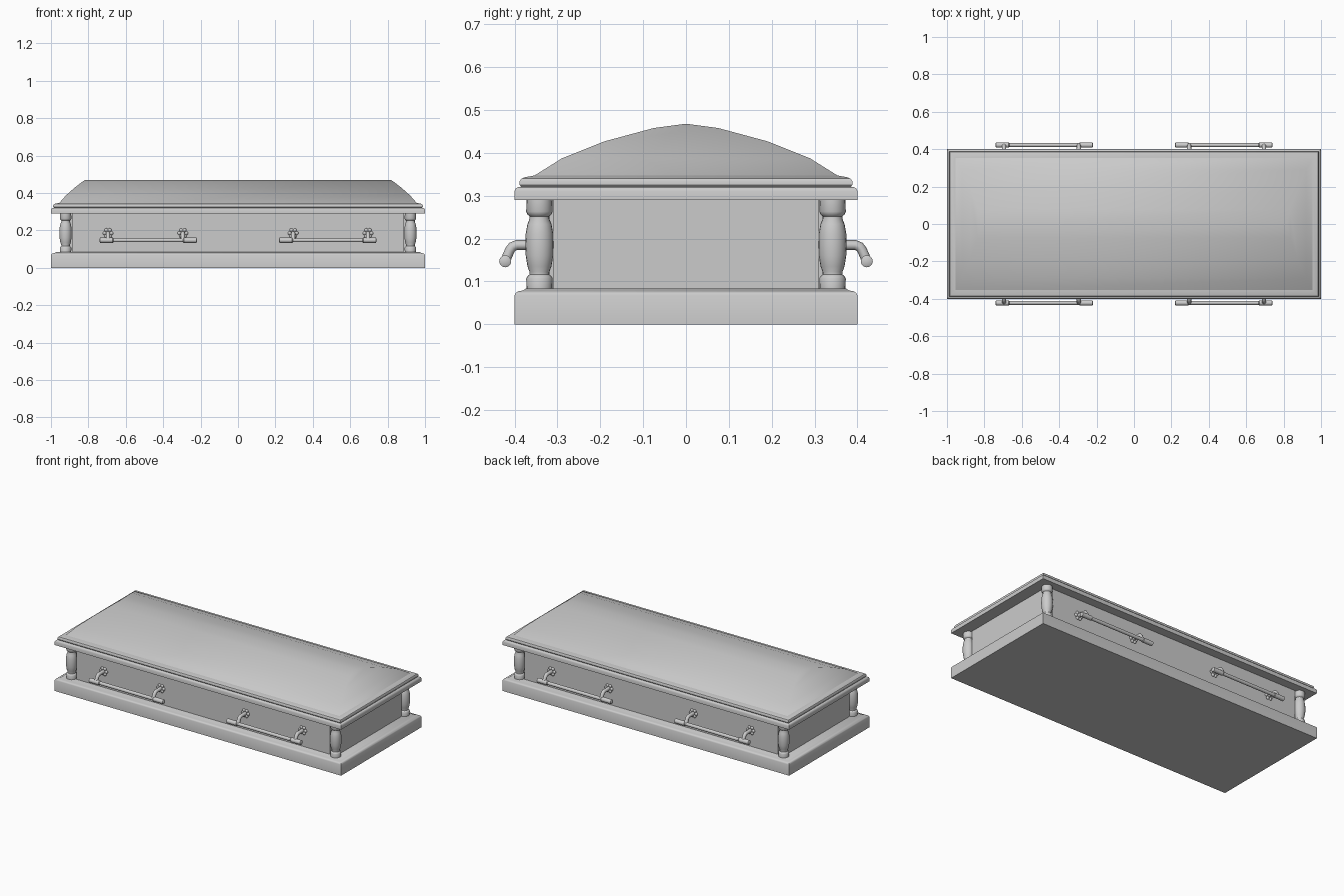
import bpy, bmesh, math
from mathutils import Matrix

cube = bpy.data.objects.get("Cube")
if cube:
    bpy.data.objects.remove(cube)

grey = bpy.data.materials.new("plain_grey")
grey.use_nodes = True
grey.diffuse_color = (0.6, 0.6, 0.6, 1)
grey.node_tree.nodes["Principled BSDF"].inputs["Base Color"].default_value = (0.6, 0.6, 0.6, 1)


def finish(name, bm, angle=35):
    bmesh.ops.remove_doubles(bm, verts=bm.verts, dist=0.0001)
    bmesh.ops.recalc_face_normals(bm, faces=bm.faces)
    mesh = bpy.data.meshes.new(name)
    bm.to_mesh(mesh)
    bm.free()
    mesh.materials.append(grey)
    obj = bpy.data.objects.new(name, mesh)
    bpy.context.collection.objects.link(obj)
    bpy.ops.object.select_all(action='DESELECT')
    obj.select_set(True)
    bpy.context.view_layer.objects.active = obj
    bpy.ops.object.shade_smooth_by_angle(angle=math.radians(angle))
    return obj


def skin(bm, loops, caps=True):
    """Bridge equal-length closed loops, optionally closing both ends."""
    n = len(loops[0])
    for a, b in zip(loops, loops[1:]):
        for i in range(n):
            j = (i + 1) % n
            bm.faces.new((a[i], a[j], b[j], b[i]))
    if caps:
        bm.faces.new(loops[0])
        bm.faces.new(loops[-1])


def slab(name, rings, caps=True, angle=35):
    """Stack of rectangles given as half width, half depth, height."""
    bm = bmesh.new()
    corners = ((-1, -1), (1, -1), (1, 1), (-1, 1))
    skin(bm, [[bm.verts.new((sx * hx, sy * hy, z)) for sx, sy in corners]
              for hx, hy, z in rings], caps)
    return finish(name, bm, angle)


def moulding(name, profile):
    """Rectangular slab whose edge profile is given as inset, height."""
    return slab(name, [(1 - d, 0.4 - d, z) for d, z in profile])


def lathe(name, profile, matrix, sides=20):
    """Turned part from radius, height points."""
    bm = bmesh.new()
    skin(bm, [[bm.verts.new((r * math.cos(math.tau * i / sides),
                             r * math.sin(math.tau * i / sides), z))
               for i in range(sides)] for r, z in profile])
    bm.transform(matrix)
    return finish(name, bm)


# Plinth, upper ledge and lid rim
moulding("base_plinth", [(0, 0), (0, 0.068), (0.003, 0.073), (0.009, 0.077),
                         (0.02, 0.079), (0.026, 0.083)])
moulding("upper_ledge", [(0, 0.29), (0, 0.311), (0.003, 0.317), (0.008, 0.32)])
moulding("lid_rim", [(0.016, 0.32), (0.012, 0.325), (0.012, 0.334), (0.016, 0.34),
                     (0.024, 0.343), (0.045, 0.347)])

# Domed lid rising to a ridge
slab("lid_dome", [(0.957, 0.357, 0.345), (0.92, 0.29, 0.387), (0.875, 0.19, 0.427),
                  (0.835, 0.075, 0.458), (0.82, 0, 0.468)], caps=False, angle=70)

# Body with notched corners
bm = bmesh.new()
quarter = [(0.925, 0.31), (0.885, 0.31), (0.885, 0.345)]
outline = quarter + [(-x, y) for x, y in reversed(quarter)]
outline += [(-x, -y) for x, y in outline]
skin(bm, [[bm.verts.new((x, y, z)) for x, y in outline] for z in (0.08, 0.292)])
finish("body", bm)

# Turned corner columns
column = [(0.03, 0.08), (0.031, 0.107), (0.028, 0.112), (0.023, 0.116), (0.023, 0.122),
          (0.028, 0.135), (0.032, 0.16), (0.033, 0.185), (0.032, 0.212), (0.028, 0.234),
          (0.023, 0.246), (0.023, 0.252), (0.028, 0.256), (0.031, 0.263), (0.03, 0.292)]
for sx, ex in ((-1, "right"), (1, "left")):
    for sy, ey in ((-1, "front"), (1, "back")):
        lathe(f"column_{ey}_{ex}", column, Matrix.Translation((sx * 0.922, sy * 0.342, 0)))

# Carrying handles: bar, two bent arms and flower-shaped plates
bar = [(0.009, -0.26), (0.014, -0.257), (0.014, -0.19), (0.0105, -0.186),
       (0.0105, 0.186), (0.014, 0.19), (0.014, 0.257), (0.009, 0.26)]
for sy, ey in ((-1, "front"), (1, "back")):
    for sx, ex in ((-1, "right"), (1, "left")):
        side = f"{ey}_{ex}"
        lathe(f"handle_bar_{side}", bar, Matrix.Translation((sx * 0.48, sy * 0.422, 0.147))
              @ Matrix.Rotation(math.pi / 2, 4, 'Y'), sides=16)
        for k, x in enumerate((sx * 0.295, sx * 0.695)):
            curve = bpy.data.curves.new("handle_arm", 'CURVE')
            curve.dimensions = '3D'
            curve.bevel_depth = 0.0115
            curve.bevel_resolution = 2
            curve.use_fill_caps = True
            path = [(0.34, 0.185), (0.395, 0.185), (0.405, 0.181), (0.411, 0.173), (0.421, 0.15)]
            spline = curve.splines.new('POLY')
            spline.points.add(len(path) - 1)
            for point, (y, z) in zip(spline.points, path):
                point.co = (x, sy * y, z, 1)
            curve.materials.append(grey)
            arm = bpy.data.objects.new(f"handle_arm_{side}_{k}", curve)
            bpy.context.collection.objects.link(arm)

            bm = bmesh.new()
            for i in range(6):
                a = math.tau * i / 6
                place = Matrix.Translation((x + 0.019 * math.cos(a), sy * 0.347,
                                            0.185 + 0.019 * math.sin(a)))
                bmesh.ops.create_uvsphere(bm, u_segments=10, v_segments=6, radius=0.01,
                                          matrix=place @ Matrix.Diagonal((1, 0.8, 1, 1)))
            finish(f"handle_flower_{side}_{k}", bm, 60)
